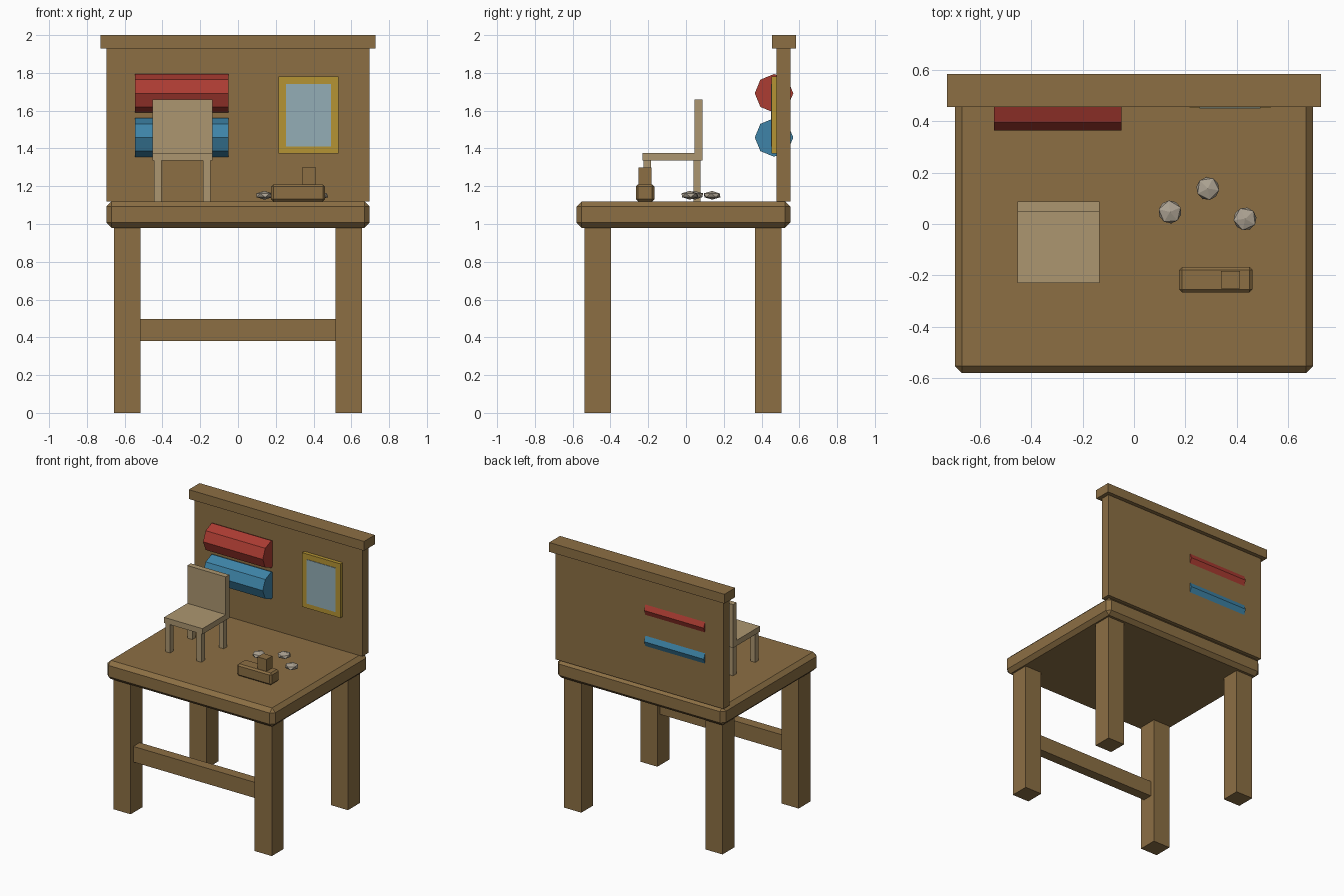
import bpy
import math

cube = bpy.data.objects.get("Cube")
if cube:
    bpy.data.objects.remove(cube, do_unlink=True)


def material(name, rgb):
    """Flat material from 0-255 sRGB values."""
    lin = [(c / 255 / 12.92) if c < 11 else ((c / 255 + 0.055) / 1.055) ** 2.4 for c in rgb]
    mat = bpy.data.materials.new(name)
    mat.use_nodes = True
    mat.diffuse_color = (*lin, 1)
    mat.node_tree.nodes["Principled BSDF"].inputs["Base Color"].default_value = (*lin, 1)
    return mat


WOOD = material("brown wood", (140, 111, 68))
PALE = material("pale wood", (172, 150, 112))
RED = material("red cloth", (172, 60, 50))
BLUE = material("blue cloth", (62, 132, 168))
GOLD = material("gold", (181, 148, 52))
PAPER = material("pale blue paper", (147, 173, 182))
STONE = material("grey shaving", (172, 162, 146))


def finish(name, mat):
    obj = bpy.context.object
    obj.name = obj.data.name = name
    obj.data.materials.append(mat)
    return obj


def box(name, x, y, z, mat, bevel=0):
    """Box spanning the given (low, high) ranges, with optional chamfer."""
    spans = (x, y, z)
    bpy.ops.mesh.primitive_cube_add(size=1, location=[(a + b) / 2 for a, b in spans])
    obj = finish(name, mat)
    obj.scale = [b - a for a, b in spans]
    bpy.ops.object.transform_apply(location=False, rotation=False, scale=True)
    if bevel:
        mod = obj.modifiers.new("chamfer", "BEVEL")
        mod.width = bevel
        mod.segments = 1
    return obj


def roll(name, z, mat):
    """Eight-sided bolt of cloth lying along x, sunk through the back board."""
    bpy.ops.mesh.primitive_cylinder_add(vertices=8, radius=0.102, depth=0.495,
                                        location=(-0.297, 0.466, z),
                                        rotation=(0, math.pi / 2, 0))
    finish(name, mat)


# Workbench
box("table_top", (-0.697, 0.697), (-0.58, 0.552), (0.98, 1.12), WOOD, 0.028)
for side, x in (("right", (-0.657, -0.515)), ("left", (0.515, 0.657))):
    for end, y in (("front", (-0.537, -0.397)), ("back", (0.365, 0.505))):
        box(f"table_leg_{end}_{side}", x, y, (0, 0.99), WOOD)
box("front_stretcher", (-0.53, 0.53), (-0.505, -0.43), (0.38, 0.497), WOOD)

# Back board with cap rail
box("back_board", (-0.697, 0.697), (0.48, 0.552), (1.12, 1.94), WOOD)
box("cap_rail", (-0.727, 0.727), (0.455, 0.583), (1.93, 2.0), WOOD)

# Cloth rolls
roll("red_cloth_roll", 1.692, RED)
roll("blue_cloth_roll", 1.458, BLUE)

# Framed sheet
box("picture_frame", (0.215, 0.532), (0.453, 0.485), (1.374, 1.78), GOLD)
box("framed_sheet", (0.255, 0.493), (0.449, 0.457), (1.41, 1.74), PAPER)

# Small chair
box("chair_seat", (-0.453, -0.134), (-0.23, 0.088), (1.335, 1.377), PALE)
box("chair_back", (-0.453, -0.134), (0.046, 0.088), (1.377, 1.66), PALE)
for side, x in (("right", (-0.445, -0.406)), ("left", (-0.185, -0.146))):
    for end, y in (("front", (-0.225, -0.185)), ("back", (0.039, 0.078))):
        box(f"chair_leg_{end}_{side}", x, y, (1.12, 1.34), PALE)

# Hand plane
box("hand_plane_body", (0.175, 0.461), (-0.266, -0.167), (1.12, 1.21), WOOD, 0.012)
box("hand_plane_grip", (0.338, 0.412), (-0.251, -0.182), (1.2, 1.3), WOOD)

# Wood shavings
for i, (x, y, turn) in enumerate(((0.14, 0.047, 0.4), (0.287, 0.138, 1.1), (0.432, 0.02, 2.0))):
    bpy.ops.mesh.primitive_ico_sphere_add(subdivisions=1, radius=0.05, location=(x, y, 1.152),
                                          rotation=(0, 0, turn))
    shaving = finish(f"wood_shaving_{i + 1}", STONE)
    shaving.scale.z = 0.46
